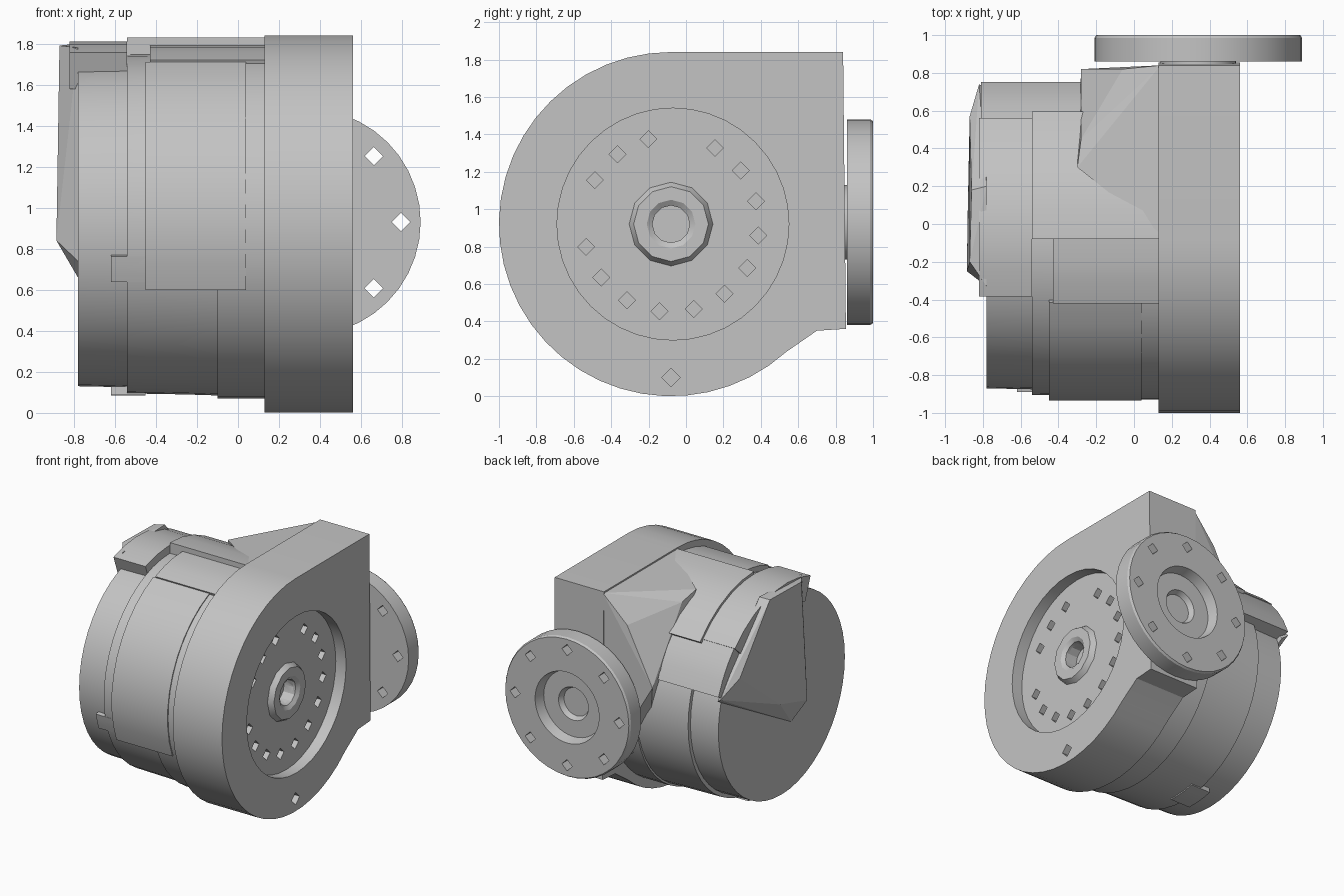
import bpy, bmesh
from math import sin, cos, pi, radians
from mathutils import Vector

cube = bpy.data.objects.get("Cube")
if cube:
    bpy.data.objects.remove(cube, do_unlink=True)

grey = bpy.data.materials.new("housing grey")
grey.use_nodes = True
grey.diffuse_color = (0.55, 0.55, 0.55, 1)
grey.node_tree.nodes["Principled BSDF"].inputs["Base Color"].default_value = (0.55, 0.55, 0.55, 1)

CY, CZ = -0.08, 0.92      # main axis
X, Y = (1, 0, 0), (0, 1, 0)


def finish(name, bm, smooth=True):
    bmesh.ops.remove_doubles(bm, verts=bm.verts, dist=0.0005)
    bmesh.ops.recalc_face_normals(bm, faces=bm.faces)
    mesh = bpy.data.meshes.new(name)
    bm.to_mesh(mesh)
    bm.free()
    mesh.materials.append(grey)
    ob = bpy.data.objects.new(name, mesh)
    bpy.context.collection.objects.link(ob)
    if smooth:
        shade(ob)
    return ob


def activate(ob):
    bpy.ops.object.select_all(action='DESELECT')
    ob.select_set(True)
    bpy.context.view_layer.objects.active = ob


def shade(ob):
    activate(ob)
    bpy.ops.object.shade_smooth_by_angle(angle=radians(30))


def arc(r, a0, a1, n):
    """Points around the main axis, angle from straight up toward the back."""
    angles = [radians(a0 + (a1 - a0) * i / n) for i in range(n + 1)]
    return [(CY + r * sin(a), CZ + r * cos(a)) for a in angles]


def prism(name, outline, x0, x1):
    bm = bmesh.new()
    face = bm.faces.new([bm.verts.new((x0, y, z)) for y, z in outline])
    new = bmesh.ops.extrude_face_region(bm, geom=[face], use_keep_orig=True)["geom"]
    bmesh.ops.translate(bm, vec=(x1 - x0, 0, 0),
                        verts=[g for g in new if isinstance(g, bmesh.types.BMVert)])
    return finish(name, bm)


def sector(name, x0, x1, r, a0, a1):
    n = max(3, round((a1 - a0) / 9))
    return prism(name, arc(r, a0, a1, n) + arc(0.7, a1, a0, n), x0, x1)


def lathe(name, profile, centre, axis, steps=40):
    """Revolve (radius, height) pairs around an axis through centre."""
    bm = bmesh.new()
    c, d = Vector(centre), Vector(axis)
    vs = [bm.verts.new(c + d * h + Vector((0, 0, r))) for r, h in profile]
    es = [bm.edges.new(p) for p in zip(vs, vs[1:])]
    bmesh.ops.spin(bm, geom=vs + es, cent=c, axis=d, angle=2 * pi, steps=steps)
    return finish(name, bm)


def hull(name, points):
    bm = bmesh.new()
    bmesh.ops.convex_hull(bm, input=[bm.verts.new(p) for p in points])
    return finish(name, bm, False)


def cut(ob, cutters):
    for c in cutters:
        c.hide_render = True
        mod = ob.modifiers.new("cut", 'BOOLEAN')
        mod.operation, mod.solver, mod.object = 'DIFFERENCE', 'EXACT', c
        activate(ob)
        bpy.ops.object.modifier_apply(modifier=mod.name)
        bpy.data.objects.remove(c, do_unlink=True)
    shade(ob)


def plug(centre, axis, r, depth, steps):
    return lathe("cutter", [(0, -depth), (r, -depth), (r, depth), (0, depth)], centre, axis, steps)


# Main housing: round at the front, square at the back
outline = arc(0.92, 0, -222, 30) + [(0.70, 0.35), (0.855, 0.36), (0.84, 1.84)]
housing = prism("main_housing", outline, 0.13, 0.56)
cut(housing, [plug((0.56, CY + 0.01, CZ), X, 0.62, 0.09, 40),
              plug((0.47, CY, CZ), X, 0.10, 0.08, 12)])

# Bolt circle in the recess, with two positions left blank
holes = [plug((0.56, CY, 0.10), X, 0.05, 0.06, 4)]
for i in range(16):
    if i not in (3, 7):
        a = radians(15 + 22.5 * i)
        holes.append(plug((0.47, CY + 0.47 * cos(a), CZ + 0.47 * sin(a)), X, 0.045, 0.06, 4))
cut(housing, holes)

# Hollow output hub in the recess
lathe("output_hub", [(0.10, 0.46), (0.23, 0.46), (0.20, 0.51), (0.13, 0.51), (0.10, 0.49), (0.10, 0.46)],
      (0, CY, CZ), X, 12)

# Stepped motor body
lathe("motor_body", [(0, -0.78), (0.79, -0.78), (0.795, -0.54), (0.825, -0.54), (0.83, -0.26),
                     (0.835, -0.10), (0.85, -0.10), (0.85, 0.14), (0, 0.14)], (0, CY, CZ), X, 48)

# Raised covers wrapped around the body
sector("end_collar_top", -0.82, -0.54, 0.89, -20, 46)
sector("end_collar_back", -0.81, -0.28, 0.885, 46, 70)
sector("top_cover", -0.54, 0.13, 0.91, 0, 48)
sector("top_cover_front", -0.43, 0.13, 0.87, -23, 0)
sector("front_panel", -0.45, 0.04, 0.858, -112, -23)
sector("front_tab", -0.62, -0.45, 0.825, -110, -101)
sector("bottom_tab", -0.62, -0.45, 0.835, 167, 183)

# Tapered plate on the closed end
hull("end_plate", [(-0.78, -0.20, 0.66), (-0.78, -0.33, 0.74), (-0.78, -0.33, 1.78),
                   (-0.885, -0.25, 0.84), (-0.88, 0.08, 0.93), (-0.87, -0.20, 1.79),
                   (-0.86, 0.18, 1.79), (-0.87, 0.57, 1.32), (-0.82, 0.74, 1.20),
                   (-0.78, 0.72, 1.17), (-0.78, 0.20, 1.80)])

# Faceted shoulder joining the body to the square corner
hull("shoulder", [(0.14, 0.84, 1.83), (0.14, -0.05, 1.83), (0.14, 0.84, 0.45), (-0.06, 0.82, 1.62),
                  (-0.28, 0.82, 1.18), (-0.28, 0.45, 1.72), (-0.30, 0.30, 1.77),
                  (-0.10, 0.60, 0.60), (0.14, 0.20, 0.60)])

# Mounting flange on the back
FX, FZ = 0.34, 0.93
lathe("flange_neck", [(0, 0.80), (0.20, 0.80), (0.20, 0.87), (0, 0.87)], (FX, 0, FZ), Y)
flange = lathe("mounting_flange",
               [(0, 0.86), (0.55, 0.86), (0.55, 0.985), (0.54, 1.0), (0.28, 1.0),
                (0.26, 0.92), (0.13, 0.92), (0.11, 0.88), (0, 0.88)],
               (FX, 0, FZ), Y)
cut(flange, [plug((FX + 0.455 * cos(i * pi / 4), 0.93, FZ + 0.455 * sin(i * pi / 4)), Y, 0.045, 0.2, 4)
             for i in range(8)])
